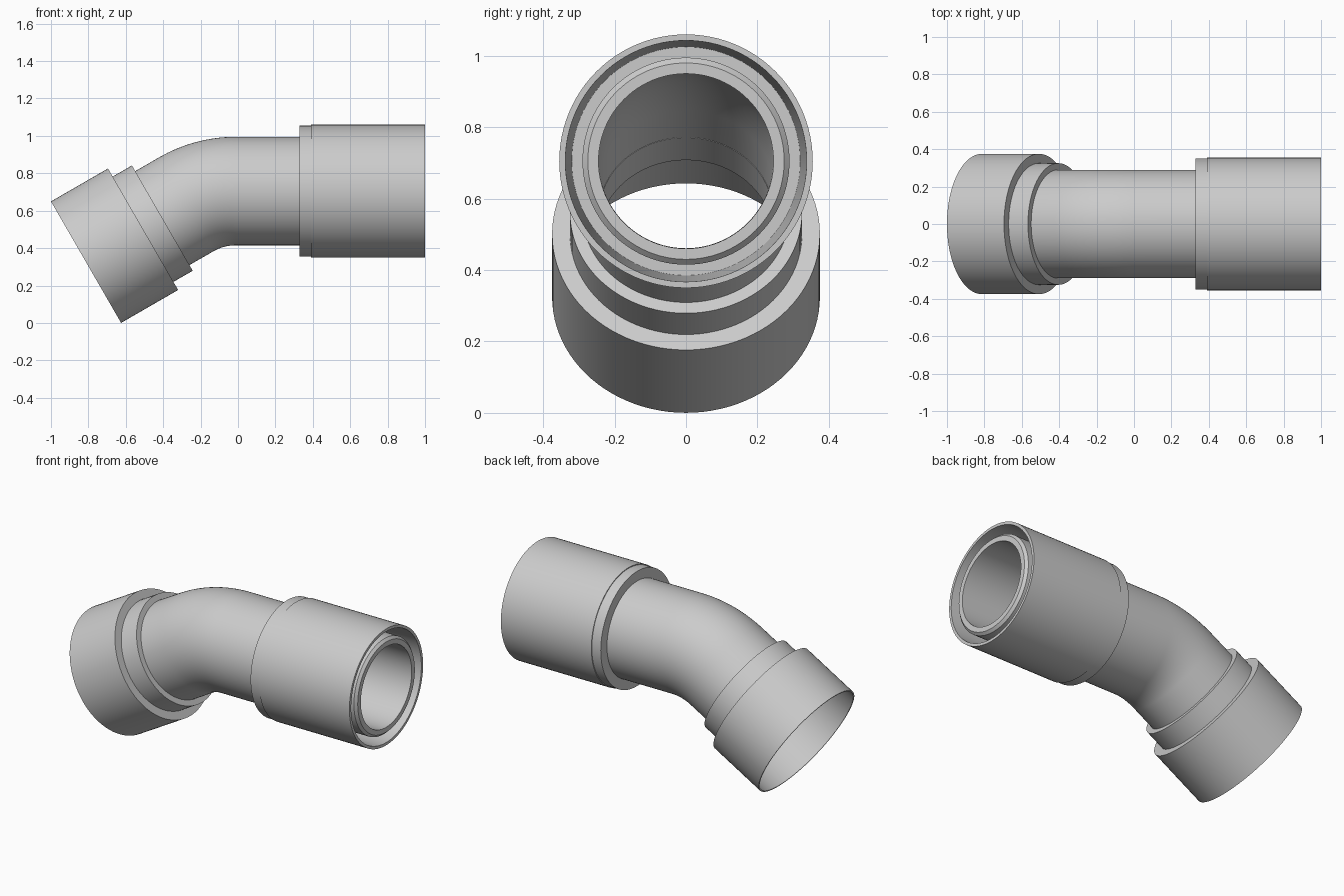
import bpy, bmesh
from math import sin, cos, pi, radians
from mathutils import Vector

if "Cube" in bpy.data.objects:
    bpy.data.objects.remove(bpy.data.objects["Cube"])

SEGMENTS = 96
BEND = radians(30)
AXIS_Z = 0.705          # height of the straight run
BEND_X, BEND_R = -0.012, 0.53
CUP_MOUTH = Vector((-0.8125, 0, 0.325))

grey = bpy.data.materials.new("light_grey")
grey.use_nodes = True
COLOUR = (0.6, 0.6, 0.6, 1)
grey.diffuse_color = COLOUR
grey.node_tree.nodes["Principled BSDF"].inputs["Base Color"].default_value = COLOUR


def tangent(tilt):
    return Vector((cos(tilt), 0, sin(tilt)))


def skin(name, stations):
    """Join (centre, tilt, radius) rings into one closed tubular shell."""
    bm = bmesh.new()
    rings = []
    for centre, tilt, radius in stations:
        up = Vector((-sin(tilt), 0, cos(tilt)))
        side = Vector((0, 1, 0))
        angles = [2 * pi * i / SEGMENTS for i in range(SEGMENTS)]
        rings.append([bm.verts.new(centre + radius * (up * cos(a) + side * sin(a)))
                      for a in angles])
    for k, ring in enumerate(rings):
        nxt = rings[(k + 1) % len(rings)]
        for i in range(SEGMENTS):
            j = (i + 1) % SEGMENTS
            bm.faces.new((ring[i], ring[j], nxt[j], nxt[i]))
    bmesh.ops.recalc_face_normals(bm, faces=bm.faces)
    mesh = bpy.data.meshes.new(name)
    bm.to_mesh(mesh)
    bm.free()
    mesh.materials.append(grey)
    obj = bpy.data.objects.new(name, mesh)
    bpy.context.collection.objects.link(obj)
    bpy.ops.object.select_all(action="DESELECT")
    obj.select_set(True)
    bpy.context.view_layer.objects.active = obj
    bpy.ops.object.shade_smooth_by_angle(angle=radians(30))


def lathe(name, origin, tilt, profile):
    skin(name, [(origin + tangent(tilt) * s, tilt, r) for s, r in profile])


# Flared cup and stepped collar on the tilted end
lathe("flared_cup", CUP_MOUTH, BEND, [
    (0, 0.375), (0.352, 0.375), (0.352, 0.325), (0.471, 0.325),
    (0.471, 0.243), (0.345, 0.243), (0.345, 0.36), (0, 0.367)])

# Elbow pipe: tilted run, bend, then straight run through the sleeve
path = [(CUP_MOUTH + tangent(BEND) * 0.465, BEND)]
STEPS = 16
for i in range(STEPS + 1):
    t = BEND * (1 - i / STEPS)
    path.append((Vector((BEND_X - BEND_R * sin(t), 0,
                         AXIS_Z - BEND_R + BEND_R * cos(t))), t))
end = Vector((1, 0, AXIS_Z))
outer = [(c, t, 0.29) for c, t in path]
tip = [(end - Vector((0.015, 0, 0)), 0, 0.29), (end, 0, 0.275), (end, 0, 0.245)]
inner = [(c, t, 0.244) for c, t in reversed(path)]
skin("elbow_pipe", outer + tip + inner)

# Outer sleeve with back rim and a tapered socket
lathe("outer_sleeve", Vector((0.33, 0, AXIS_Z)), 0, [
    (0, 0.35), (0.06, 0.35), (0.06, 0.355), (0.67, 0.355),
    (0.67, 0.338), (0.09, 0.32), (0.09, 0.28), (0, 0.28)])
